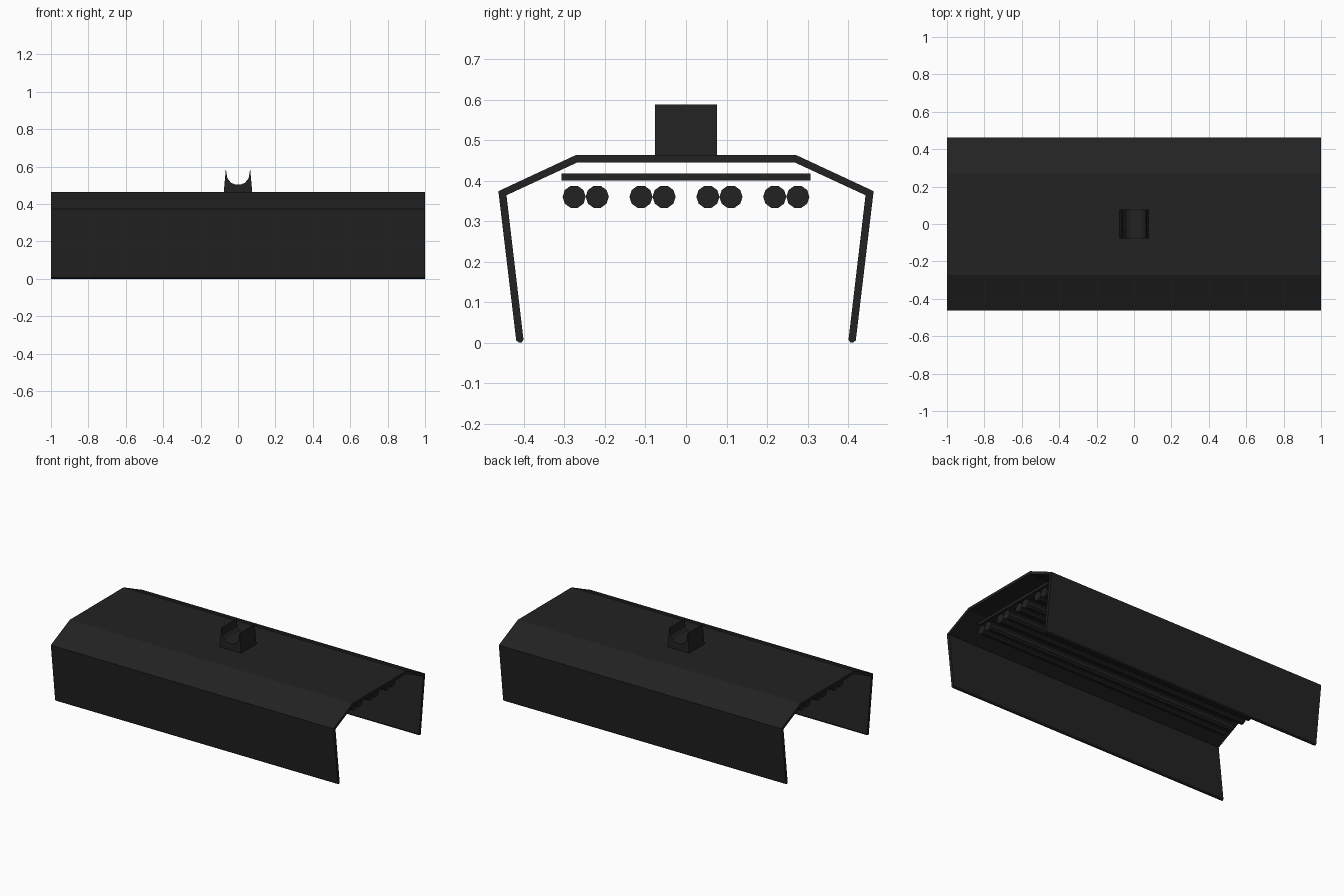
import bpy
from math import cos, sin, pi

cube = bpy.data.objects.get("Cube")
if cube:
    bpy.data.objects.remove(cube, do_unlink=True)

black = bpy.data.materials.new("matte black")
black.use_nodes = True
color = (0.016, 0.016, 0.016, 1)
black.diffuse_color = color
bsdf = next(n for n in black.node_tree.nodes if n.type == "BSDF_PRINCIPLED")
bsdf.inputs["Base Color"].default_value = color


def prism(name, points, half, axis="x"):
    """Extrude a closed (side, z) outline symmetrically along x or y."""
    n = len(points)
    verts = []
    for d in (-half, half):
        verts += [(d, a, z) if axis == "x" else (a, d, z) for a, z in points]
    faces = [tuple(range(n)), tuple(range(2 * n - 1, n - 1, -1))]
    faces += [(i, i + n, (i + 1) % n + n, (i + 1) % n) for i in range(n)]
    mesh = bpy.data.meshes.new(name)
    mesh.from_pydata(verts, [], faces)
    mesh.materials.append(black)
    obj = bpy.data.objects.new(name, mesh)
    bpy.context.collection.objects.link(obj)
    # Consistent outward normals
    bpy.context.view_layer.objects.active = obj
    obj.select_set(True)
    bpy.ops.object.mode_set(mode="EDIT")
    bpy.ops.mesh.select_all(action="SELECT")
    bpy.ops.mesh.normals_make_consistent(inside=False)
    bpy.ops.object.mode_set(mode="OBJECT")
    obj.select_set(False)
    return obj


def mirrored(half):
    return half + [(-a, z) for a, z in reversed(half)]


# Bent sheet hood with rounded lower lips
outer = [(-0.412, 0), (-0.419, 0.006), (-0.463, 0.374), (-0.272, 0.463)]
inner = [(-0.268, 0.445), (-0.443, 0.364), (-0.401, 0.008), (-0.405, 0.001)]
hood = mirrored(outer)
hood += [(-a, z) for a, z in inner] + inner[::-1][::-1]
# Inner outline runs from the left lip back over the roof to the right lip
hood = mirrored(outer) + [(-a, z) for a, z in reversed(inner)] + inner
prism("hood", hood, 1.0)

# Reflector plate under the roof
prism("lamp_plate", mirrored([(-0.307, 0.4), (-0.307, 0.418)]), 0.9)

# Four pairs of ten-sided tubes
for pair in range(4):
    for side in (-1, 1):
        y = (pair - 1.5) * 0.165 + side * 0.0285
        ring = [(y + 0.0285 * cos(k * pi / 5), 0.36 + 0.0285 * sin(k * pi / 5))
                for k in range(10)]
        prism("lamp_tube", ring, 0.9)

# Cradle bracket with a round notch
cradle = mirrored([(-0.077, 0.455), (-0.065, 0.588), (-0.057, 0.538),
                   (-0.038, 0.514), (-0.015, 0.504)])
prism("cradle_bracket", cradle, 0.077, "y")
